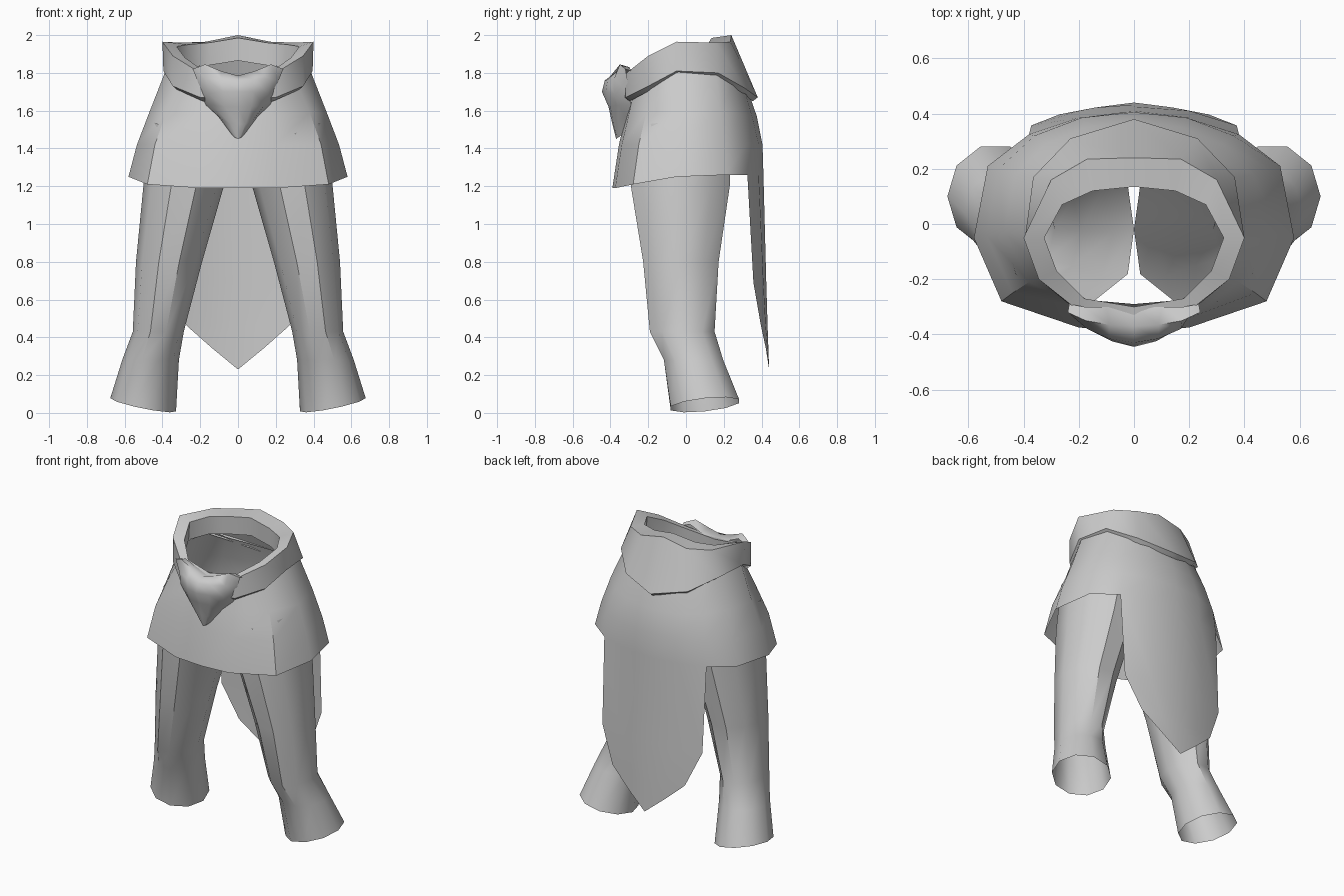
import bpy, bmesh, math

grey = bpy.data.materials.new("light_grey")
grey.diffuse_color = (0.6, 0.6, 0.6, 1)


def sheet(name, grids, angle=40):
    """Mirrored surface from grids of points (rows across the right half)."""
    bm = bmesh.new()
    for rows in grids:
        for side in (1, -1):
            vs = [[bm.verts.new((side * x, y, z)) for x, y, z in r] for r in rows]
            for a, b in zip(vs, vs[1:]):
                for i in range(len(a) - 1):
                    quad = (a[i], a[i + 1], b[i + 1], b[i])
                    bm.faces.new(quad if side > 0 else quad[::-1])
    bmesh.ops.remove_doubles(bm, verts=bm.verts, dist=0.0005)
    bmesh.ops.recalc_face_normals(bm, faces=bm.faces)
    me = bpy.data.meshes.new(name)
    bm.to_mesh(me)
    bm.free()
    me.materials.append(grey)
    ob = bpy.data.objects.new(name, me)
    bpy.context.collection.objects.link(ob)
    bpy.ops.object.select_all(action='DESELECT')
    ob.select_set(True)
    bpy.context.view_layer.objects.active = ob
    bpy.ops.object.shade_smooth_by_angle(angle=math.radians(angle))
    return ob


# Skirt, rows from hem to waist, each running front to back
hem = [(0, -.39, 1.19), (.2, -.375, 1.19), (.48, -.28, 1.21), (.58, -.05, 1.25),
       (.53, .21, 1.26), (.38, .325, 1.26), (.2, .385, 1.26), (0, .41, 1.26)]
skirt = [
    hem,
    [(0, -.355, 1.42), (.2, -.34, 1.42), (.44, -.25, 1.42), (.535, -.04, 1.42),
     (.49, .2, 1.42), (.36, .32, 1.42), (.19, .385, 1.42), (0, .405, 1.42)],
    [(0, -.32, 1.57), (.18, -.305, 1.57), (.38, -.21, 1.59), (.47, -.03, 1.59),
     (.43, .18, 1.6), (.32, .29, 1.58), (.17, .35, 1.57), (0, .375, 1.57)],
    [(0, -.29, 1.69), (.17, -.275, 1.7), (.31, -.18, 1.75), (.38, -.04, 1.82),
     (.34, .16, 1.81), (.26, .25, 1.74), (.14, .31, 1.71), (0, .33, 1.7)],
]
# Pointed tail hanging from the back of the hem
tail = [
    hem[5:],
    [(.372, .357, .69), (.2, .41, .69), (0, .425, .69)],
    [(.27, .397, .46), (.14, .422, .46), (0, .432, .46)],
    [(.27, .397, .46), (.14, .422, .345), (0, .44, .23)],
]
sheet("skirt_and_tail", [skirt, tail])

# Belt: lining, inner rim, outer rim, lower edge, tuck under
inner = [(0, -.30, 1.78), (.18, -.27, 1.81), (.28, -.17, 1.88), (.325, -.05, 1.94),
         (.26, .07, 1.95), (.15, .12, 1.96), (0, .135, 1.985)]
outer = [(0, -.34, 1.775), (.2, -.315, 1.8), (.345, -.2, 1.89), (.4, -.05, 1.965),
         (.3, .16, 1.96), (.17, .235, 1.965), (0, .24, 2.0)]
lower = [(0, -.34, 1.66), (.2, -.32, 1.67), (.345, -.2, 1.73), (.395, -.05, 1.81),
         (.365, .17, 1.8), (.23, .31, 1.72), (0, .38, 1.67)]
lining = [(x * 1.02, y * 1.02, z - .12) for x, y, z in inner]
tuck = [(x * .93, y * .93, z - .02) for x, y, z in lower]
sheet("belt", [[lining, inner, outer, lower, tuck]])

# Folded knot at the front of the belt
knot = [
    [(0, -.30, 1.77), (.1, -.30, 1.795), (.18, -.30, 1.83), (.235, -.29, 1.81)],
    [(0, -.37, 1.785), (.09, -.365, 1.81), (.175, -.35, 1.845), (.24, -.32, 1.82)],
    [(0, -.43, 1.76), (.09, -.415, 1.765), (.17, -.38, 1.77), (.215, -.31, 1.76)],
    [(0, -.445, 1.70), (.08, -.425, 1.70), (.16, -.38, 1.69), (.195, -.30, 1.69)],
    [(0, -.41, 1.62), (.07, -.40, 1.62), (.14, -.36, 1.63), (.17, -.29, 1.63)],
    [(0, -.39, 1.53), (.04, -.385, 1.53), (.08, -.36, 1.55), (.105, -.31, 1.57)],
    [(0, -.37, 1.45), (.01, -.365, 1.455), (.02, -.355, 1.46), (.04, -.33, 1.48)],
]
sheet("front_knot", [knot], 50)


def leg_ring(cx, cy, rx, ry, z, tilt_x=0, tilt_y=0, n=10):
    pts = []
    for i in range(n + 1):
        c, s = (f(math.tau * (i % n) / n) for f in (math.cos, math.sin))
        pts.append((max(0, cx + rx * c), cy + ry * s, z + tilt_x * c + tilt_y * s))
    return pts


# Trouser legs, open at the cuffs and joined at the crotch
sheet("legs", [[
    leg_ring(.502, .1, .174, .19, .043, .035, .02),
    leg_ring(.463, .04, .15, .165, .28),
    leg_ring(.422, -.02, .135, .18, .43),
    leg_ring(.365, -.027, .175, .21, .8),
    leg_ring(.288, -.03, .213, .275, 1.2),
    leg_ring(.225, -.02, .25, .275, 1.45, .1),
]])
